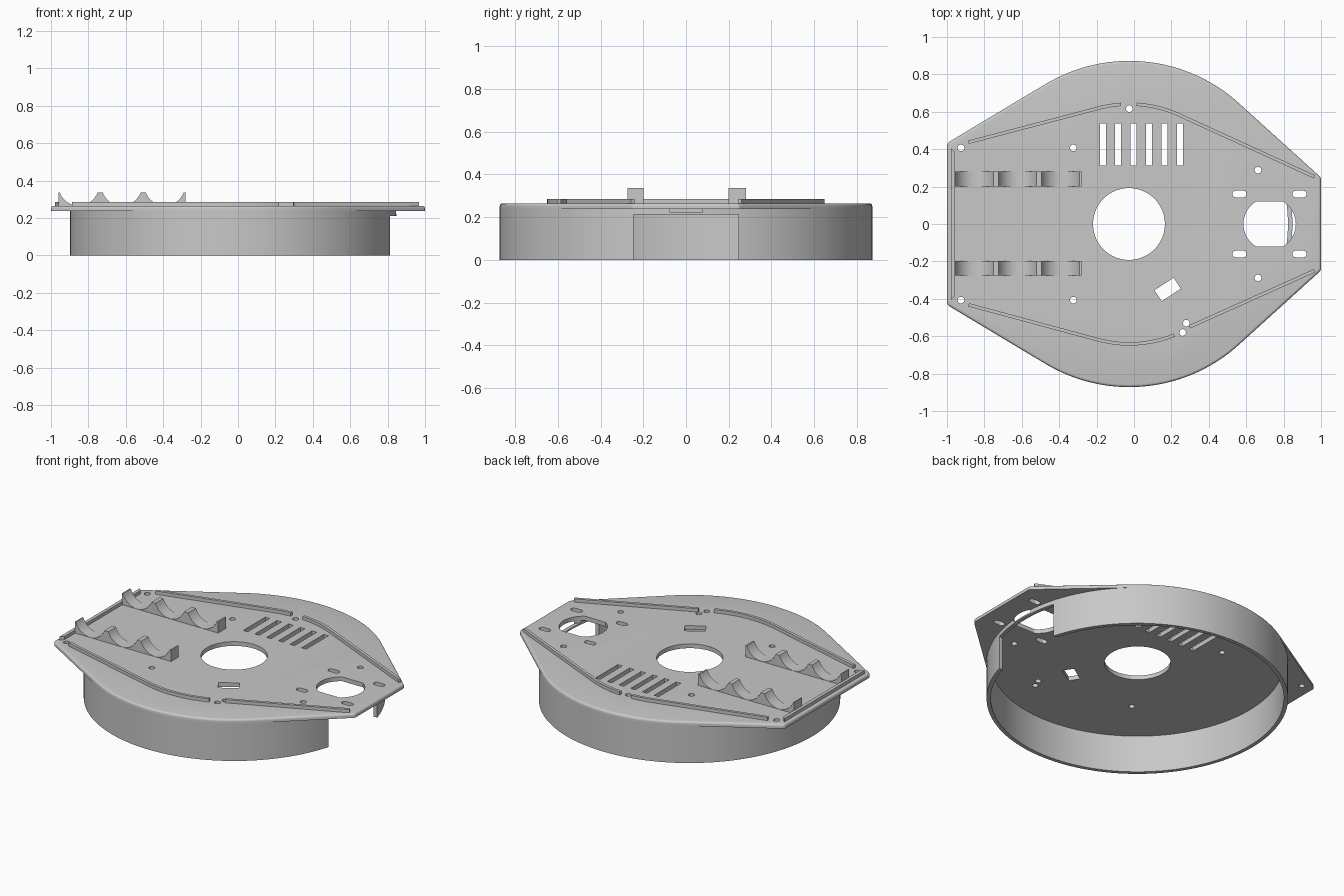
import bpy, bmesh, math
from mathutils import Vector, Matrix
from mathutils.geometry import convex_hull_2d

if "Cube" in bpy.data.objects:
    bpy.data.objects.remove(bpy.data.objects["Cube"])

grey = bpy.data.materials.new("light_grey")
grey.use_nodes = True
COLOR = (0.58, 0.58, 0.58, 1)
grey.diffuse_color = COLOR
grey.node_tree.nodes["Principled BSDF"].inputs["Base Color"].default_value = COLOR

CENTER = Vector((-0.025, 0))
RADIUS = 0.872
BOTTOM, TOP = 0.238, 0.265
RIDGE_TOP = 0.286


def loft(bm, rings):
    """Skin a stack of matching closed loops and cap both ends."""
    loops = [[bm.verts.new(p) for p in ring] for ring in rings]
    for a, b in zip(loops, loops[1:]):
        for i in range(len(a)):
            j = (i + 1) % len(a)
            bm.faces.new((a[i], a[j], b[j], b[i]))
    bm.faces.new(loops[0][::-1])
    bm.faces.new(loops[-1])


def prism(bm, outline, z0, z1):
    loft(bm, [[(p[0], p[1], z) for p in outline] for z in (z0, z1)])


def finish(name, bm):
    bmesh.ops.recalc_face_normals(bm, faces=bm.faces)
    mesh = bpy.data.meshes.new(name)
    bm.to_mesh(mesh)
    bm.free()
    mesh.materials.append(grey)
    obj = bpy.data.objects.new(name, mesh)
    bpy.context.collection.objects.link(obj)
    return obj


def activate(obj):
    bpy.ops.object.select_all(action="DESELECT")
    obj.select_set(True)
    bpy.context.view_layer.objects.active = obj


def smooth(obj):
    activate(obj)
    bpy.ops.object.shade_smooth_by_angle(angle=math.radians(32))


def cut(obj, cutter):
    activate(obj)
    mod = obj.modifiers.new("cut", "BOOLEAN")
    mod.operation = "DIFFERENCE"
    mod.solver = "EXACT"
    mod.object = cutter
    bpy.ops.object.modifier_apply(modifier=mod.name)


def arc(c, r, a0, a1, n):
    """Points on an arc, angles in degrees, both ends included."""
    angles = [math.radians(a0 + (a1 - a0) * i / n) for i in range(n + 1)]
    return [Vector((c[0] + r * math.cos(a), c[1] + r * math.sin(a))) for a in angles]


def circle(c, r, n):
    return arc(c, r, 0, 360, n)[:-1]


def rect(c, w, h, angle=0):
    rot = Matrix.Rotation(math.radians(angle), 2)
    corners = ((-w, -h), (w, -h), (w, h), (-w, h))
    return [Vector(c) + rot @ Vector((x / 2, y / 2)) for x, y in corners]


# Deck plate: hull of a big disc and four rounded corners, top edge filleted
discs = [(CENTER, RADIUS, 160)]
for s in (-1, 1):
    discs += [(Vector((-0.97, 0.415 * s)), 0.03, 32), (Vector((0.97, 0.235 * s)), 0.03, 32)]
samples = [(c, r, d) for c, r, n in discs for d in circle((0, 0), 1, n)]
hull = [samples[i] for i in convex_hull_2d([c + r * d for c, r, d in samples])]
FILLET = 0.014
levels = [(0, BOTTOM)]
for step in range(5):
    a = math.radians(step * 22.5)
    levels.append((FILLET * (1 - math.cos(a)), TOP - FILLET + FILLET * math.sin(a)))
bm = bmesh.new()
loft(bm, [[(*(c + (r - inset) * d), z) for c, r, d in hull] for inset, z in levels])
plate = finish("deck_plate", bm)

# Skirt ring under the deck
bm = bmesh.new()
SEG = 160
profile = ((RADIUS, 0), (RADIUS, BOTTOM), (RADIUS - 0.024, BOTTOM), (RADIUS - 0.024, 0))
loops = [[bm.verts.new((*p, z)) for p in circle(CENTER, r, SEG)] for r, z in profile]
for k in range(4):
    a, b = loops[k], loops[(k + 1) % 4]
    for i in range(SEG):
        j = (i + 1) % SEG
        bm.faces.new((a[i], a[j], b[j], b[i]))
skirt = finish("skirt_ring", bm)

# Cutter for every opening in the deck
holes = [circle((-0.027, 0), 0.192, 72)]
# round hole with flattened sides
flat = math.degrees(math.asin(0.12 / 0.14))
holes.append(arc((0.725, 0), 0.14, -flat, flat, 20) + arc((0.725, 0), 0.14, 180 - flat, 180 + flat, 20))
# vent slots
holes += [rect((-0.167 + 0.0827 * i, 0.425), 0.032, 0.224) for i in range(6)]
# tilted window
holes.append(rect((0.18, -0.35), 0.122, 0.07, 33))
# screw holes
screws = [(-0.025, 0.617), (0.28, -0.53), (0.26, -0.58)]
for s in (-1, 1):
    screws += [(-0.925, 0.407 * s), (-0.324, 0.407 * s), (0.663, 0.288 * s)]
    # rounded slots beside the flattened hole
    for x in (0.564, 0.885):
        y = 0.16 * s
        holes.append(arc((x + 0.02, y), 0.018, -90, 90, 8) + arc((x - 0.02, y), 0.018, 90, 270, 8))
holes += [circle(p, 0.018, 20) for p in screws]

bm = bmesh.new()
for outline in holes:
    prism(bm, outline, 0.222, 0.32)
hole_cutter = finish("hole_cutter", bm)

# Cutter for the opening in the skirt
bm = bmesh.new()
prism(bm, rect((0.85, 0), 0.4, 0.49), -0.1, 0.212)
door_cutter = finish("door_cutter", bm)

cut(plate, hole_cutter)
cut(skirt, hole_cutter)
cut(skirt, door_cutter)
for cutter in (hole_cutter, door_cutter):
    bpy.data.objects.remove(cutter)
smooth(plate)
smooth(skirt)


# Raised guide ridges that follow the deck outline
def ridge(name, path, width=0.018):
    path = [Vector(p) for p in path]
    left, right = [], []
    for i, p in enumerate(path):
        t = (path[min(i + 1, len(path) - 1)] - path[max(i - 1, 0)]).normalized()
        n = Vector((-t.y, t.x)) * width / 2
        left.append(p + n)
        right.append(p - n)
    bm = bmesh.new()
    prism(bm, left + right[::-1], TOP - 0.005, RIDGE_TOP)
    smooth(finish(name, bm))


BEND = 0.641
ridge("back_right_ridge", [(-0.885, 0.437)] + arc(CENTER, BEND, 105, 94, 8))
ridge("back_left_ridge", arc(CENTER, BEND, 86.5, 66, 10) + [Vector((0.965, 0.252))])
ridge("front_right_ridge", [(-0.885, -0.432)] + arc(CENTER, BEND, -105, -68, 16))
ridge("front_left_ridge", [(0.297, -0.55), (0.965, -0.25)])
bm = bmesh.new()
prism(bm, [(-0.978, -0.405), (-0.957, -0.385), (-0.957, 0.385), (-0.978, 0.405)], TOP - 0.005, RIDGE_TOP)
finish("right_end_ridge", bm)

# Cradles: a bar with three round scoops, one on each side
SCOOP = 0.108
SCOOP_Z, CRADLE_TOP = 0.374, 0.337
reach = math.degrees(math.asin((SCOOP_Z - CRADLE_TOP) / SCOOP))
outline = [Vector((-0.28, 0.26)), Vector((-0.28, CRADLE_TOP))]
for x in (-0.392, -0.622, -0.852):
    outline += arc((x, SCOOP_Z), SCOOP, -reach, -180 + reach, 20)
outline += [Vector((-0.96, CRADLE_TOP)), Vector((-0.96, 0.26))]
for name, y0, y1 in (("back_cradle", 0.2, 0.28), ("front_cradle", -0.275, -0.198)):
    bm = bmesh.new()
    loft(bm, [[(p.x, y, p.y) for p in outline] for y in (y0, y1)])
    smooth(finish(name, bm))
